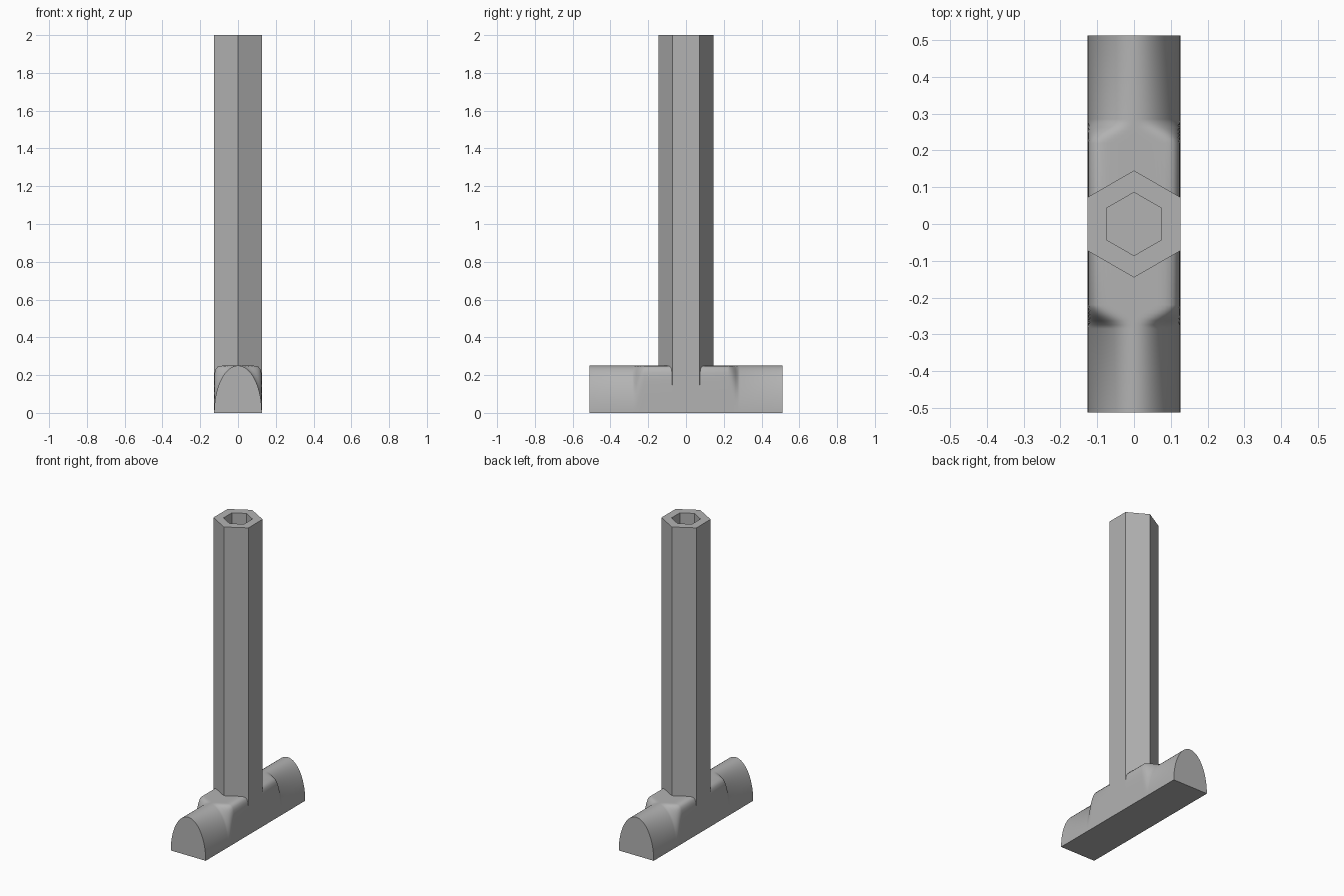
import bpy, bmesh, math

if "Cube" in bpy.data.objects:
    bpy.data.objects.remove(bpy.data.objects["Cube"])

steel = bpy.data.materials.new("grey steel")
steel.diffuse_color = (0.45, 0.45, 0.45, 1)
steel.use_nodes = True
steel.node_tree.nodes["Principled BSDF"].inputs["Base Color"].default_value = steel.diffuse_color


def finish(bm, name):
    bmesh.ops.recalc_face_normals(bm, faces=bm.faces[:])
    mesh = bpy.data.meshes.new(name)
    bm.to_mesh(mesh)
    bm.free()
    mesh.materials.append(steel)
    ob = bpy.data.objects.new(name, mesh)
    bpy.context.collection.objects.link(ob)
    return ob


def bridge(bm, a, b, closed=True):
    for i in range(len(a) if closed else len(a) - 1):
        j = (i + 1) % len(a)
        bm.faces.new((a[i], a[j], b[j], b[i]))


# Crossbar: half-ellipse arms that swell into a rounded block at the middle
HALF_W, HEIGHT, HALF_L = 0.126, 0.25, 0.512
SEG = 48


def section(bm, y, k):
    """Half superellipse: k = 0 is an elliptical arch, k = 1 a rounded block."""
    n = 2 + 8 * k
    ring = []
    for i in range(SEG + 1):
        t = math.pi * i / SEG
        c, s = math.cos(t), max(math.sin(t), 0.0)
        r = (abs(c) ** n + s ** n) ** (1 / n)
        ring.append(bm.verts.new((HALF_W * c / r, y, HEIGHT * s / r if 0 < i < SEG else 0)))
    return ring


blend = [(0.22 + 0.065 * u / 6, (1 - u / 6) ** 2) for u in range(7)]
half = blend + [(HALF_L, 0)]
stations = [(-y, k) for y, k in reversed(half)] + half
bm = bmesh.new()
rings = [section(bm, y, k) for y, k in stations]
for a, b in zip(rings, rings[1:]):
    bridge(bm, a, b)
bm.faces.new(rings[0])
bm.faces.new(rings[-1])
crossbar = finish(bm, "crossbar")
bpy.context.view_layer.objects.active = crossbar
crossbar.select_set(True)
bpy.ops.object.shade_smooth_by_angle(angle=math.radians(30))

# Hexagonal post with a hexagonal socket in its top
bm = bmesh.new()


def hexagon(radius, z):
    return [bm.verts.new((radius * math.sin(i * math.pi / 3),
                          radius * math.cos(i * math.pi / 3), z)) for i in range(6)]


post = [hexagon(r, z) for r, z in ((0.1455, 0.1), (0.1455, 2), (0.086, 2), (0.086, 1.7))]
for a, b in zip(post, post[1:]):
    bridge(bm, a, b)
bm.faces.new(post[0])
bm.faces.new(post[-1])
finish(bm, "hexagonal_post")
